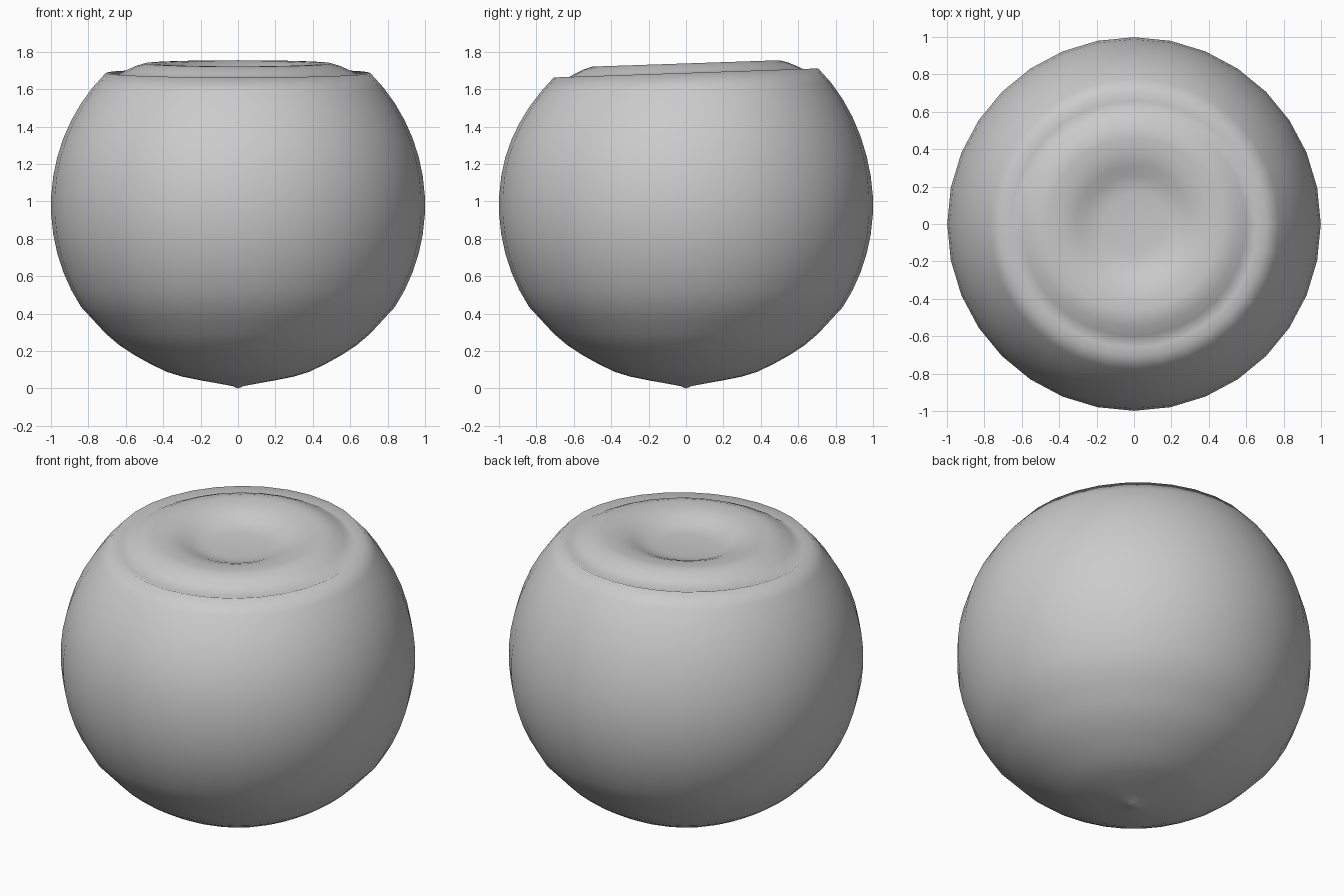
import bpy, bmesh, math

cube = bpy.data.objects.get("Cube")
if cube:
    bpy.data.objects.remove(cube, do_unlink=True)

# Plain grey material
grey = bpy.data.materials.new("plain_grey")
grey.use_nodes = True
colour = (0.6, 0.6, 0.6, 1)
grey.diffuse_color = colour
grey.node_tree.nodes["Principled BSDF"].inputs["Base Color"].default_value = colour

# Half profile (radius, height): bottom tip, round belly, rim, shallow dimple
TIP = [(0, 0), (.03, .013), (.1, .026), (.195, .043), (.3, .064), (.383, .09),
       (.47, .132), (.556, .18), (.635, .232), (.707, .293), (.775, .367)]
BELLY = [(math.cos(a), .98 + math.sin(a))
         for a in (math.radians(d) for d in range(-33, 46, 6))]
SHOULDER = [(.66, 1.668), (.6, 1.7), (.55, 1.723), (.5, 1.738)]
DIMPLE = [(.46, 1.738), (.41, 1.735), (.36, 1.727), (.31, 1.71), (.26, 1.688),
          (.21, 1.673), (.16, 1.667), (0, 1.665)]
SIDES = 32

bm = bmesh.new()
verts = [bm.verts.new((r, 0, z)) for r, z in TIP + BELLY + SHOULDER + DIMPLE]
edges = [bm.edges.new(pair) for pair in zip(verts, verts[1:])]
bmesh.ops.spin(bm, geom=verts + edges, axis=(0, 0, 1), cent=(0, 0, 0),
               angle=math.tau, steps=SIDES)
bmesh.ops.remove_doubles(bm, verts=bm.verts, dist=.0005)

# The top leans gently forward
for v in bm.verts:
    weight = min(max((v.co.z - 1.2) / .45, 0), 1)
    v.co.z += .034 * v.co.y * weight

bmesh.ops.recalc_face_normals(bm, faces=bm.faces)
for face in bm.faces:
    face.smooth = True

mesh = bpy.data.meshes.new("round_body")
bm.to_mesh(mesh)
bm.free()
mesh.materials.append(grey)
body = bpy.data.objects.new("round_body", mesh)
bpy.context.collection.objects.link(body)
